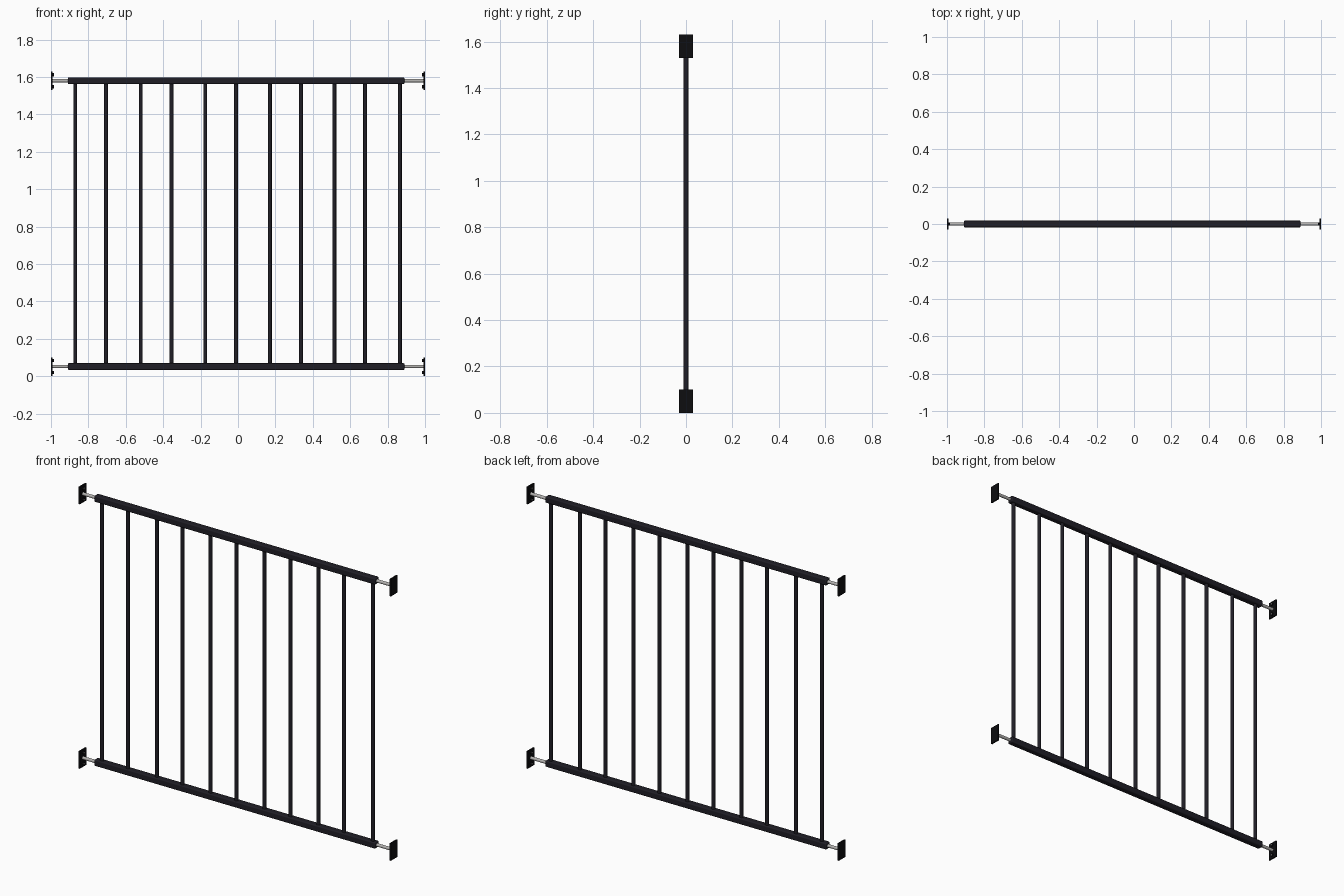
import bpy, math

if "Cube" in bpy.data.objects:
    bpy.data.objects.remove(bpy.data.objects["Cube"])


def material(name, rgb):
    m = bpy.data.materials.new(name)
    m.diffuse_color = (*rgb, 1)
    m.use_nodes = True
    m.node_tree.nodes["Principled BSDF"].inputs["Base Color"].default_value = m.diffuse_color
    return m


FRAME = material("dark frame", (0.014, 0.013, 0.019))
BLACK = material("black plate", (0.004, 0.004, 0.005))
STEEL = material("light steel", (0.45, 0.44, 0.43))


def box(name, loc, size, mat, bevel=0.0):
    bpy.ops.mesh.primitive_cube_add(size=1, location=loc)
    o = bpy.context.object
    o.name = name
    o.scale = size
    bpy.ops.object.transform_apply(location=False, rotation=False, scale=True)
    o.data.materials.append(mat)
    if bevel:
        b = o.modifiers.new("rounded edges", 'BEVEL')
        b.width, b.segments = bevel, 3
        bpy.ops.object.shade_smooth_by_angle(angle=math.radians(40))
    return o


def cylinder(name, loc, radius, length, mat, along_x=False, sides=16):
    bpy.ops.mesh.primitive_cylinder_add(
        vertices=sides, radius=radius, depth=length, location=loc,
        rotation=(0, math.pi / 2 if along_x else 0, 0))
    o = bpy.context.object
    o.name = name
    o.data.materials.append(mat)
    bpy.ops.object.shade_smooth_by_angle(angle=math.radians(40))
    return o


LEFT, RIGHT = -0.91, 0.89
LOW, HIGH = 0.052, 1.58

# Horizontal rails, threaded rods and wall plates
for level, z in (("lower", LOW), ("upper", HIGH)):
    box(level + "_rail", ((LEFT + RIGHT) / 2, 0, z),
        (RIGHT - LEFT, 0.036, 0.036), FRAME, 0.006)
    for side, s, end in (("left", -1, LEFT), ("right", 1, RIGHT)):
        tag = f"{level}_{side}_"
        inner = end - s * 0.03
        outer = s * 0.994
        cylinder(tag + "rod", ((inner + outer) / 2, 0, z), 0.009,
                 abs(outer - inner), STEEL, True)
        box(tag + "wall_plate", (s * 0.996, 0, z + (-0.002 if z < 1 else 0)),
            (0.008, 0.06, 0.10), BLACK)
        # Screw heads on the inner face of the plate
        for k in (-1, 1):
            cylinder(tag + "screw", (s * 0.989, 0, z + k * 0.032), 0.009,
                     0.008, BLACK, True, 12)
            cylinder(tag + "screw_socket", (s * 0.9845, 0, z + k * 0.032),
                     0.005, 0.002, STEEL, True, 8)

# Vertical bars, with alternating gaps
BARS = (-0.87, -0.705, -0.52, -0.355, -0.175, -0.01,
        0.17, 0.337, 0.515, 0.68, 0.865)
for i, x in enumerate(BARS):
    cylinder(f"bar_{i + 1}", (x, 0, (LOW + HIGH) / 2), 0.0105,
             HIGH - LOW, FRAME)
